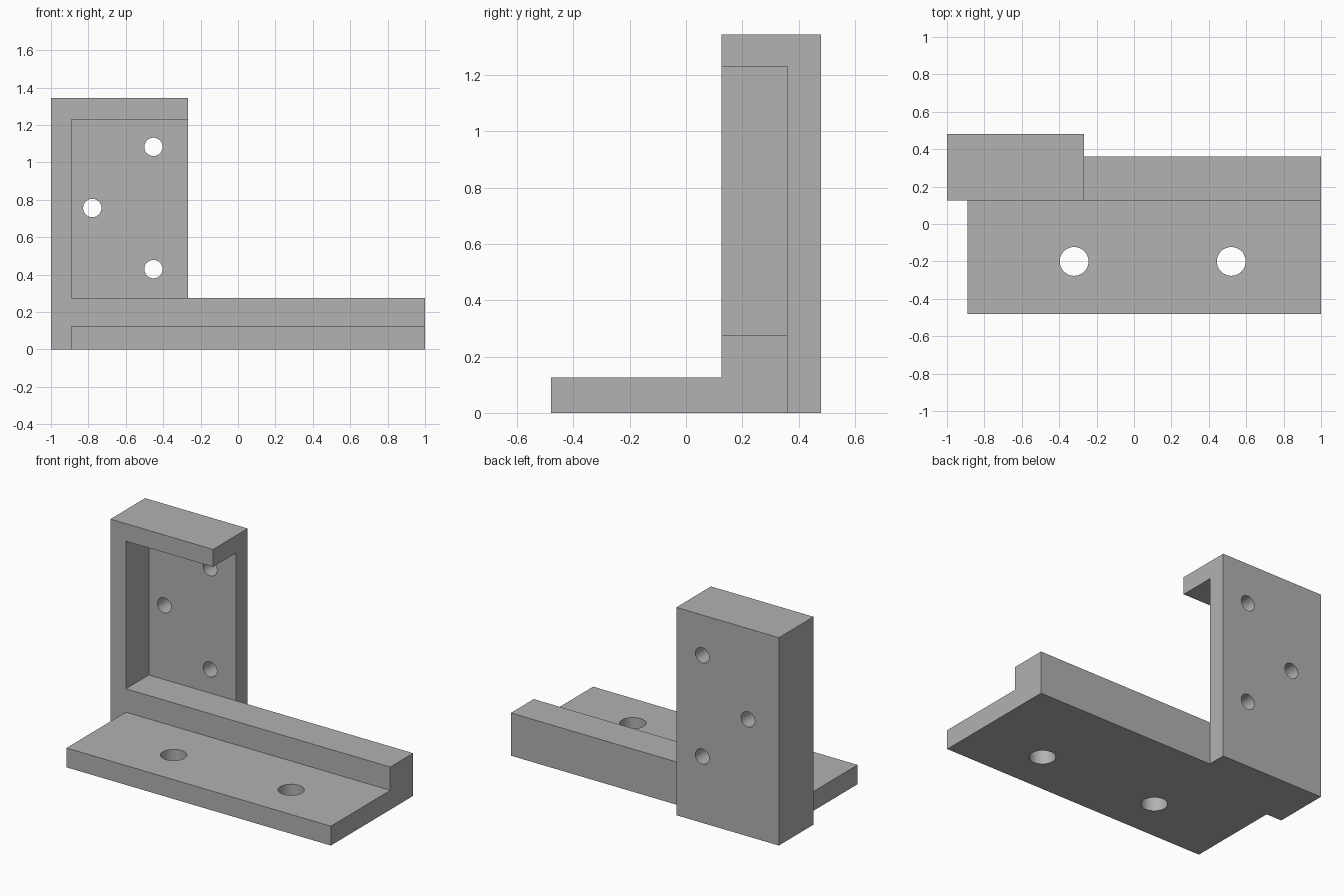
import bpy
import math

if "Cube" in bpy.data.objects:
    bpy.data.objects.remove(bpy.data.objects["Cube"], do_unlink=True)

# Overall sizes
BACK, PLATE, STEP, FRONT = 0.48, 0.36, 0.126, -0.48
LEFT, INNER, EDGE, RIGHT = -1.0, -0.89, -0.267, 1.0
TOP, POCKET_TOP, RAIL_TOP, BASE_TOP = 1.343, 1.23, 0.276, 0.125

grey = bpy.data.materials.new("plain grey")
grey.use_nodes = True
colour = (0.445, 0.445, 0.445, 1)
grey.diffuse_color = colour
grey.node_tree.nodes["Principled BSDF"].inputs["Base Color"].default_value = colour


def box(name, x, y, z):
    """Box from its (min, max) range on each axis."""
    bpy.ops.mesh.primitive_cube_add(size=1)
    ob = bpy.context.object
    ob.name = name
    for v in ob.data.vertices:
        v.co = [(a + b) / 2 + c * (b - a) for c, (a, b) in zip(v.co, (x, y, z))]
    ob.data.materials.append(grey)
    return ob


def drill(name, location, radius, depth, along_y=False):
    bpy.ops.mesh.primitive_cylinder_add(
        vertices=48, radius=radius, depth=depth, location=location,
        rotation=(math.pi / 2 if along_y else 0, 0, 0))
    ob = bpy.context.object
    ob.name = name
    ob.data.materials.append(grey)
    return ob


def combine(target, tool, operation):
    """Apply a boolean, then remove the tool object."""
    tool.hide_render = True
    mod = target.modifiers.new(operation.title(), "BOOLEAN")
    mod.operation = operation
    mod.solver = "EXACT"
    mod.object = tool
    bpy.context.view_layer.objects.active = target
    bpy.ops.object.modifier_apply(modifier=mod.name)
    bpy.data.objects.remove(tool, do_unlink=True)


# Upright housing with a pocket open to the front and one side
bracket = box("bracket", (LEFT, EDGE), (STEP, BACK), (0, TOP))
pocket = box("pocket_cutter", (INNER, EDGE + 0.2), (STEP - 0.2, PLATE),
             (RAIL_TOP, POCKET_TOP))
combine(bracket, pocket, "DIFFERENCE")

# Long rail and mounting flange
combine(bracket, box("rail", (INNER, RIGHT), (STEP, PLATE), (0, RAIL_TOP)), "UNION")
combine(bracket, box("flange", (INNER, RIGHT), (FRONT, PLATE - 0.1), (0, BASE_TOP)), "UNION")

# Three screw holes through the back plate
for x, z in ((-0.452, 1.083), (-0.779, 0.756), (-0.452, 0.429)):
    combine(bracket, drill("screw_cutter", (x, 0.42, z), 0.049, 0.3, True), "DIFFERENCE")

# Two bolt holes through the flange
for x in (-0.32, 0.52):
    combine(bracket, drill("bolt_cutter", (x, -0.2, 0.06), 0.077, 0.4), "DIFFERENCE")

bpy.ops.object.select_all(action="DESELECT")
bracket.select_set(True)
bpy.context.view_layer.objects.active = bracket
bpy.ops.object.shade_smooth_by_angle(angle=math.radians(30))
